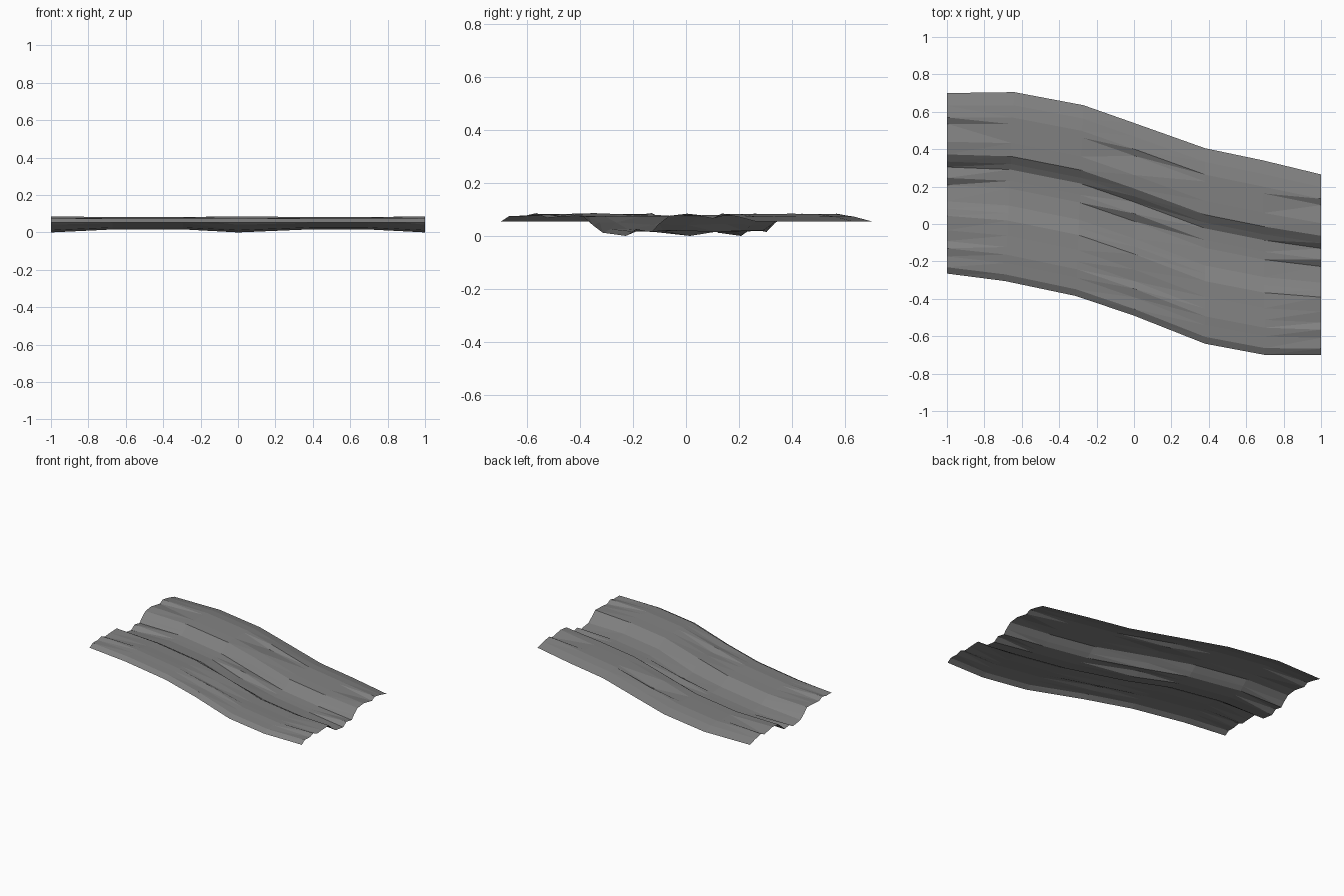
import bpy
import bmesh

cube = bpy.data.objects.get("Cube")
if cube:
    bpy.data.objects.remove(cube, do_unlink=True)


def make_material(name, colour):
    mat = bpy.data.materials.new(name)
    mat.use_nodes = True
    mat.diffuse_color = colour
    mat.node_tree.nodes["Principled BSDF"].inputs["Base Color"].default_value = colour
    return mat


# Cross-section from the front edge to the back edge:
# fraction of the width, height where rugged, height where worn
PROFILE = [
    (0, .058, .058), (.035, .08, .078), (.095, .078, .082),
    (.14, .09, .086), (.18, .072, .084), (.24, .077, .08),
    (.32, .08, .077), (.36, .045, .055), (.40, .016, .03),
    (.49, .004, .02), (.53, .03, .021), (.59, .019, .024),
    (.62, .05, .045), (.66, .08, .078), (.73, .088, .082),
    (.83, .07, .085), (.865, .088, .086), (.93, .076, .077),
    (1, .058, .058),
]

# Stations along the bed: front edge (x, y) and back edge (x, y)
STATIONS = [
    (-1, -.265, -1, .70), (-.69, -.305, -.64, .705), (-.31, -.385, -.27, .635),
    (0, -.49, 0, .54), (.38, -.64, .38, .405), (.70, -.70, .69, .34),
    (1, -.70, 1, .265),
]


def build_bed(name, material):
    bm = bmesh.new()
    rows = []
    for i, (fx, fy, bx, by) in enumerate(STATIONS):
        rugged = i % 3 == 0  # every third station is deeply cut
        rows.append([
            bm.verts.new((fx + (bx - fx) * t, fy + (by - fy) * t,
                          high if rugged else worn))
            for t, high, worn in PROFILE])
    for a, b in zip(rows, rows[1:]):
        for j in range(len(PROFILE) - 1):
            bm.faces.new((a[j], b[j], b[j + 1], a[j + 1]))
    # Rest the lowest point on the ground
    low = min(v.co.z for v in bm.verts)
    for v in bm.verts:
        v.co.z -= low
    bmesh.ops.triangulate(bm, faces=bm.faces[:])
    mesh = bpy.data.meshes.new(name)
    bm.to_mesh(mesh)
    bm.free()
    mesh.materials.append(material)
    obj = bpy.data.objects.new(name, mesh)
    bpy.context.collection.objects.link(obj)
    return obj


build_bed("river_bed", make_material("stone_grey", (.22, .22, .22, 1)))
